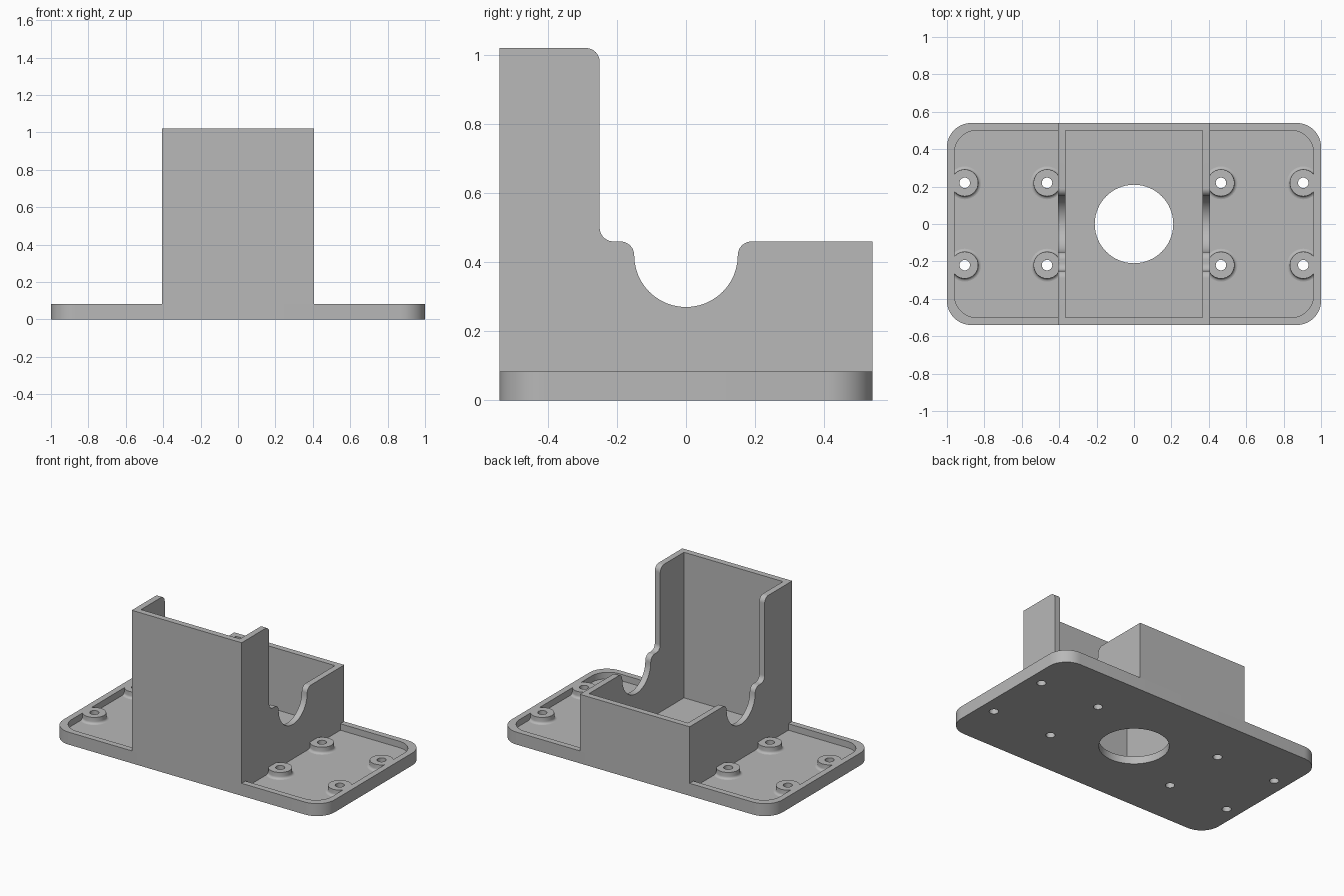
import bpy, bmesh
from math import radians, pi, cos, sin, tan
from mathutils import Vector, Matrix

old = bpy.data.objects.get("Cube")
if old:
    bpy.data.objects.remove(old, do_unlink=True)

grey = bpy.data.materials.new("plain_grey")
grey.use_nodes = True
GREY = (0.48, 0.48, 0.48, 1)
grey.diffuse_color = GREY
grey.node_tree.nodes["Principled BSDF"].inputs["Base Color"].default_value = GREY

HALF_X, HALF_Y = 1.0, 0.54      # plate
WALL = 0.04
HOUSE_X = 0.405
FLOOR, PLATE = 0.04, 0.083
HOUSE_FLOOR = 0.05
HOLE = 0.028


def outline(corners, steps=12):
    """Turn (x, y, radius) corners into a polygon with filleted corners."""
    pts = []
    for i, (x, y, r) in enumerate(corners):
        p = Vector((x, y))
        if r == 0:
            pts.append(p)
            continue
        a = (Vector(corners[i - 1][:2]) - p).normalized()
        b = (Vector(corners[(i + 1) % len(corners)][:2]) - p).normalized()
        half = a.angle(b) / 2
        centre = p + (a + b).normalized() * r / sin(half)
        start = p + a * r / tan(half) - centre
        end = p + b * r / tan(half) - centre
        for k in range(steps + 1):
            t = k / steps
            ang = start.angle(end)
            v = (start * sin((1 - t) * ang) + end * sin(t * ang)) / sin(ang)
            q = centre + v
            if not pts or (q - pts[-1]).length > 1e-5:
                pts.append(q)
    return pts


def finish(bm, name):
    bmesh.ops.recalc_face_normals(bm, faces=bm.faces)
    mesh = bpy.data.meshes.new(name)
    bm.to_mesh(mesh)
    bm.free()
    mesh.materials.append(grey)
    obj = bpy.data.objects.new(name, mesh)
    bpy.context.collection.objects.link(obj)
    return obj


def prism(name, pts, low, high, sideways=False):
    """Extrude a polygon along z, or along x when sideways (points are y, z)."""
    bm = bmesh.new()
    verts = [bm.verts.new((low, p[0], p[1]) if sideways else (p[0], p[1], low))
             for p in pts]
    face = bm.faces.new(verts)
    top = bmesh.ops.extrude_face_region(bm, geom=[face])["geom"]
    d = high - low
    bmesh.ops.translate(bm, vec=(d, 0, 0) if sideways else (0, 0, d),
                        verts=[g for g in top if isinstance(g, bmesh.types.BMVert)])
    return finish(bm, name)


def box(x0, x1, y0, y1, r=0.0):
    return outline([(x0, y0, r), (x1, y0, r), (x1, y1, r), (x0, y1, r)])


def circle(x, y, r, n):
    return [(x + r * cos(2 * pi * k / n), y + r * sin(2 * pi * k / n)) for k in range(n)]


def cut(obj, cutters):
    """Subtract each cutter for good, then remove it."""
    for c in cutters:
        c.hide_render = True
        mod = obj.modifiers.new("cut", "BOOLEAN")
        mod.operation = "DIFFERENCE"
        mod.solver = "EXACT"
        mod.object = c
        bpy.context.view_layer.objects.active = obj
        bpy.ops.object.modifier_apply(modifier=mod.name)
        bpy.data.objects.remove(c, do_unlink=True)


def smooth(obj):
    bpy.ops.object.select_all(action="DESELECT")
    obj.select_set(True)
    bpy.context.view_layer.objects.active = obj
    bpy.ops.object.shade_smooth_by_angle(angle=radians(30))


boss_spots = [(sx * x, sy * 0.22) for sx in (-1, 1) for x in (0.465, 0.905) for sy in (-1, 1)]
inner_x, inner_y = HOUSE_X - WALL, HALF_Y - WALL

# Base plate with side pockets, housing floor, centre hole and screw holes
plate = prism("base_plate", box(-HALF_X, HALF_X, -HALF_Y, HALF_Y, 0.13), 0, PLATE)
cutters = [prism("floor_cutter", box(-inner_x, inner_x, -inner_y, inner_y), HOUSE_FLOOR, 1)]
for s in (-1, 1):
    near, far = s * HOUSE_X, s * (HALF_X - WALL)
    pocket = outline([(near, -inner_y, 0), (far, -inner_y, 0.12),
                      (far, inner_y, 0.12), (near, inner_y, 0)])
    cutters.append(prism("pocket_cutter", pocket, FLOOR, 1))
cutters.append(prism("centre_cutter", circle(0, 0, 0.21, 64), -1, 1))
cutters += [prism("screw_cutter", circle(x, y, HOLE, 24), -1, 1) for x, y in boss_spots]
cut(plate, cutters)
smooth(plate)

# Open housing: tall front, low back, rounded notches in both side walls
side = outline([(-HALF_Y, PLATE, 0), (HALF_Y, PLATE, 0), (HALF_Y, 0.46, 0),
                (0.15, 0.46, 0.04), (0.15, 0.27, 0.15), (-0.15, 0.27, 0.15),
                (-0.15, 0.46, 0.04), (-0.25, 0.46, 0.04), (-0.25, 1.02, 0.04),
                (-HALF_Y, 1.02, 0)])
housing = prism("housing_walls", side, -HOUSE_X, HOUSE_X, sideways=True)
cut(housing, [prism("cavity_cutter", box(-inner_x, inner_x, -inner_y, inner_y), -1, 2)])
smooth(housing)

# Screw bosses: hollow turned rings with a flared foot
FOOT, FLARE = 0.088, 0.016
section = [(HOLE, FLOOR), (HOLE, PLATE), (FOOT - FLARE, PLATE)]
section += [(FOOT - FLARE * sin(a), FLOOR + FLARE * (1 - cos(a)))
            for a in (pi / 2 * k / 4 for k in range(4, -1, -1))]
for i, (x, y) in enumerate(boss_spots):
    bm = bmesh.new()
    ring = [bm.verts.new((r, 0, z)) for r, z in section]
    edges = [bm.edges.new((ring[k], ring[k + 1])) for k in range(len(ring) - 1)]
    bmesh.ops.spin(bm, geom=ring + edges, cent=(0, 0, 0), axis=(0, 0, 1),
                   angle=2 * pi, steps=32, use_merge=True)
    bmesh.ops.remove_doubles(bm, verts=bm.verts, dist=1e-5)
    bmesh.ops.transform(bm, matrix=Matrix.Translation((x, y, 0)), verts=bm.verts)
    smooth(finish(bm, f"screw_boss_{i + 1}"))
